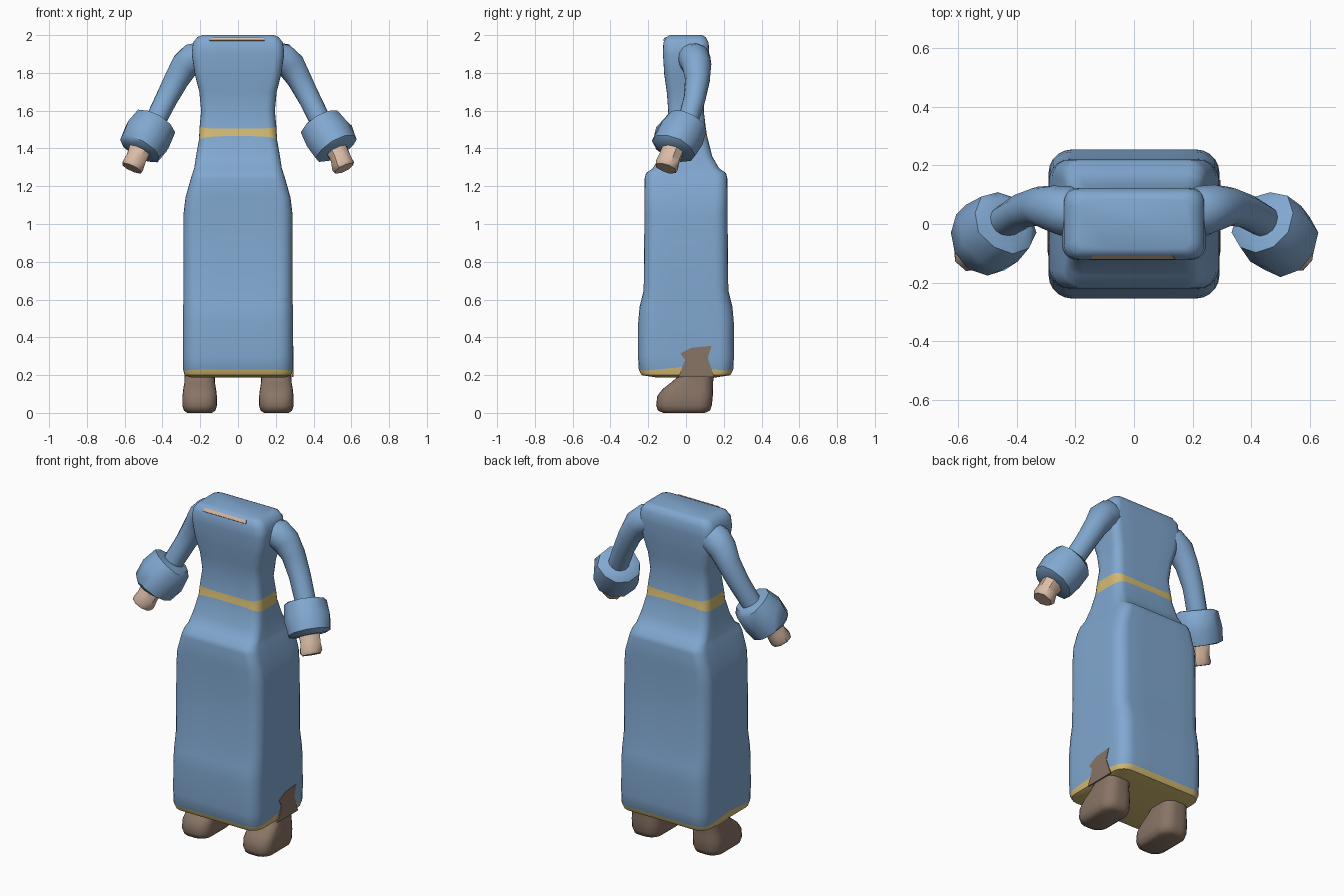
import bpy, bmesh, math, random
from mathutils import Vector

random.seed(4)
if "Cube" in bpy.data.objects:
    bpy.data.objects.remove(bpy.data.objects["Cube"], do_unlink=True)


def material(name, rgb):
    m = bpy.data.materials.new(name)
    m.use_nodes = True
    m.diffuse_color = (*rgb, 1)
    bsdf = m.node_tree.nodes["Principled BSDF"]
    bsdf.inputs["Base Color"].default_value = (*rgb, 1)
    bsdf.inputs["Roughness"].default_value = 0.8
    return m


BLUE = material("blue cloth", (0.22, 0.39, 0.63))
GOLD = material("gold trim", (0.65, 0.49, 0.17))
BROWN = material("brown leather", (0.25, 0.175, 0.13))
SKIN = material("skin", (0.70, 0.50, 0.38))


def finish(bm, name, mats, angle=50):
    bmesh.ops.recalc_face_normals(bm, faces=bm.faces)
    mesh = bpy.data.meshes.new(name)
    bm.to_mesh(mesh)
    bm.free()
    ob = bpy.data.objects.new(name, mesh)
    bpy.context.collection.objects.link(ob)
    for m in mats:
        mesh.materials.append(m)
    bpy.ops.object.select_all(action="DESELECT")
    bpy.context.view_layer.objects.active = ob
    ob.select_set(True)
    bpy.ops.object.shade_smooth_by_angle(angle=math.radians(angle))
    return ob


def loft(bm, rings, band_mats=None):
    """Skin a list of equal-length point rings and cap both ends."""
    rows = [[bm.verts.new(p) for p in ring] for ring in rings]
    n = len(rows[0])
    for k, (a, b) in enumerate(zip(rows, rows[1:])):
        for i in range(n):
            f = bm.faces.new((a[i], a[(i + 1) % n], b[(i + 1) % n], b[i]))
            f.material_index = band_mats.get(k, 0) if band_mats else 0
    bottom = bm.faces.new(rows[0])
    bottom.material_index = band_mats.get(0, 0) if band_mats else 0
    bm.faces.new(rows[-1])


def rounded_rect(hx, hy, r, cx=0, cy=0, corner=5, edge=4):
    """Rounded rectangle outline with extra points along the straight sides."""
    pts = []
    for q, (sx, sy) in enumerate([(1, 1), (-1, 1), (-1, -1), (1, -1)]):
        for i in range(corner + 1):
            a = (q + i / corner) * math.pi / 2
            pts.append(Vector((cx + sx * (hx - r) + r * math.cos(a),
                               cy + sy * (hy - r) + r * math.sin(a), 0)))
    out, per = [], corner + 1
    for i, p in enumerate(pts):
        out.append(p)
        if i % per == corner:
            nxt = pts[(i + 1) % len(pts)]
            out += [p.lerp(nxt, j / edge) for j in range(1, edge)]
    return out


def sweep(name, path, sides, mat, jitter=0, angle=50):
    """Tube through (point, radius) stations, each ring square to the path."""
    bm = bmesh.new()
    pts = [Vector(p) for p, _ in path]
    rings = []
    for k, (_, r) in enumerate(path):
        d = (pts[min(k + 1, len(pts) - 1)] - pts[max(k - 1, 0)]).normalized()
        u = d.cross(Vector((0, 1, 0))).normalized()
        v = d.cross(u)
        ring = []
        for i in range(sides):
            a = math.tau * (i + 0.5) / sides
            rr = r + random.uniform(-jitter, jitter)
            ring.append(pts[k] + rr * (math.cos(a) * u + math.sin(a) * v))
        rings.append(ring)
    loft(bm, rings)
    return finish(bm, name, [mat], angle)


def plate(name, pts, depth, mat):
    """Thin flat panel extruded by a depth vector."""
    bm = bmesh.new()
    loft(bm, [[Vector(p) for p in pts], [Vector(p) + Vector(depth) for p in pts]])
    return finish(bm, name, [mat], 20)


# Robe: z, half width, half depth, corner radius, side lift, corner lift
ROBE = [
    (0.188, 0.25, 0.16, 0.06, 0, 0),
    (0.20, 0.283, 0.235, 0.07, 0, 0),
    (0.23, 0.290, 0.250, 0.08, 0.025, -0.01),
    (0.30, 0.291, 0.254, 0.08, 0, 0),
    (0.48, 0.291, 0.253, 0.08, 0, 0),
    (0.56, 0.290, 0.246, 0.08, 0, 0),
    (0.65, 0.289, 0.224, 0.07, 0, 0),
    (1.05, 0.289, 0.220, 0.07, 0, 0),
    (1.14, 0.278, 0.220, 0.06, 0, 0),
    (1.24, 0.250, 0.219, 0.06, 0, 0),
    (1.27, 0.240, 0.212, 0.06, 0, 0),
    (1.295, 0.232, 0.175, 0.05, 0, 0),
    (1.36, 0.222, 0.138, 0.05, 0, 0),
    (1.465, 0.207, 0.112, 0.05, 0, -0.02),
    (1.505, 0.203, 0.105, 0.05, 0, 0.01),
    (1.60, 0.195, 0.094, 0.05, 0, 0),
    (1.70, 0.205, 0.102, 0.05, 0, 0),
    (1.79, 0.228, 0.115, 0.05, 0, 0),
    (1.90, 0.245, 0.122, 0.05, 0, 0),
    (1.96, 0.238, 0.120, 0.05, 0, 0),
    (1.99, 0.215, 0.104, 0.04, 0, 0),
    (2.00, 0.190, 0.085, 0.03, 0, 0),
]
rings = []
for z, hx, hy, r, side, corner in ROBE:
    ring = rounded_rect(hx, hy, r)
    for p in ring:
        w = (abs(p.x) / hx) ** 6
        p.z = z + w * (side * (1 - abs(p.y) / hy) + corner)
    rings.append(ring)
bm = bmesh.new()
loft(bm, rings, {0: 1, 1: 1, 13: 1})     # hem, underside and belt are gold
finish(bm, "robe", [BLUE, GOLD])

# Neck opening along the front top edge
plate("neck_opening", [(-0.15, -0.117, 1.969), (0.14, -0.117, 1.969),
                       (0.13, -0.107, 1.987), (-0.14, -0.107, 1.987)],
      (0, -0.004, 0.004), SKIN)

# Leather flap riding up the left side of the hem
flap = [(-0.04, 0.19), (0.15, 0.19), (0.115, 0.29), (0.135, 0.355),
        (0.03, 0.345), (-0.03, 0.315), (-0.005, 0.28)]
plate("boot_flap", [(0.286, y, z) for y, z in flap], (0.008, 0, 0), BROWN)

# Boots: z, half width, front y, back y
BOOT = [(0.0, 0.065, -0.12, 0.10), (0.012, 0.083, -0.148, 0.127),
        (0.04, 0.092, -0.158, 0.137), (0.09, 0.091, -0.152, 0.142),
        (0.125, 0.087, -0.125, 0.143), (0.16, 0.081, -0.08, 0.143),
        (0.19, 0.080, -0.045, 0.148), (0.22, 0.080, -0.04, 0.15)]

for s, side in ((1, "left"), (-1, "right")):
    bm = bmesh.new()
    rings = []
    for z, hx, front, back in BOOT:
        ring = rounded_rect(hx, (back - front) / 2, hx * 0.75,
                            s * 0.203, (front + back) / 2, edge=2)
        for p in ring:
            p.z = z
        rings.append(ring)
    loft(bm, rings)
    finish(bm, side + "_boot", [BROWN], 60)

    # Sleeve, flared cuff and hand
    sweep(side + "_sleeve", [((s * 0.19, 0.03, 1.885), 0.08),
                             ((s * 0.235, 0.045, 1.875), 0.085),
                             ((s * 0.28, 0.055, 1.84), 0.078),
                             ((s * 0.325, 0.06, 1.765), 0.066),
                             ((s * 0.38, 0.045, 1.66), 0.059),
                             ((s * 0.44, 0.01, 1.54), 0.056)],
          14, BLUE, 0.002, 60)
    sweep(side + "_cuff", [((s * 0.433, 0.01, 1.545), 0.085),
                           ((s * 0.439, 0.005, 1.532), 0.118),
                           ((s * 0.482, -0.033, 1.465), 0.132),
                           ((s * 0.522, -0.064, 1.40), 0.122),
                           ((s * 0.528, -0.068, 1.388), 0.09)],
          10, BLUE, 0.006, 45)
    sweep(side + "_hand", [((s * 0.515, -0.065, 1.41), 0.062),
                           ((s * 0.54, -0.088, 1.35), 0.057),
                           ((s * 0.556, -0.101, 1.31), 0.064),
                           ((s * 0.563, -0.106, 1.295), 0.055)],
          8, SKIN, 0.004, 45)
